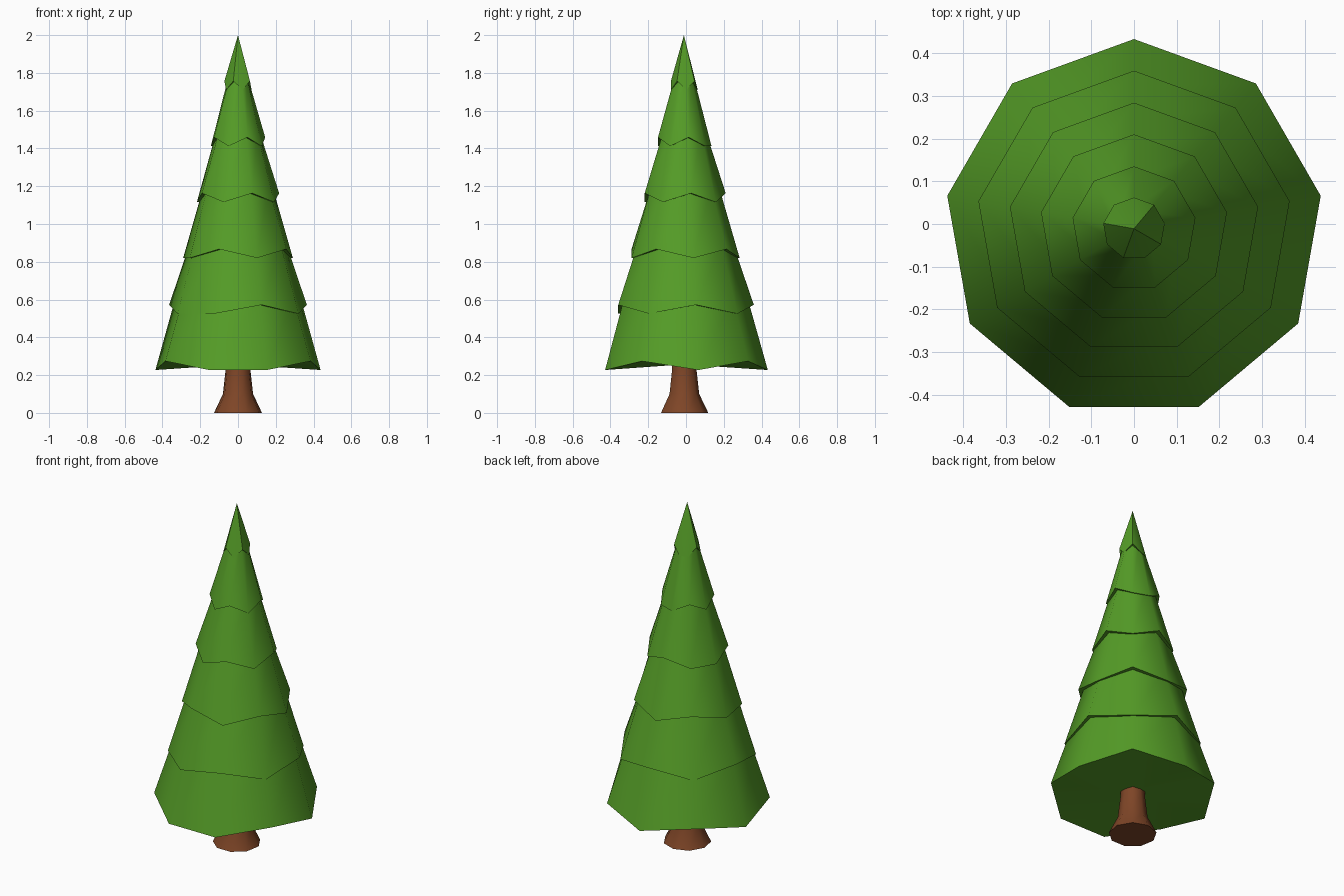
import bpy, bmesh, math

if "Cube" in bpy.data.objects:
    bpy.data.objects.remove(bpy.data.objects["Cube"])

SIDES = 9
CY = -0.011  # the trunk axis sits slightly in front of the centre


def material(name, rgb):
    m = bpy.data.materials.new(name)
    m.diffuse_color = (*rgb, 1.0)
    m.use_nodes = True
    m.node_tree.nodes["Principled BSDF"].inputs["Base Color"].default_value = m.diffuse_color
    return m


GREEN = material("needle_green", (0.09, 0.335, 0.02))
BROWN = material("bark_brown", (0.21, 0.06, 0.02))


def ring(bm, radius, height, start=90):
    """Nonagon ring; height is a function of the corner index."""
    verts = []
    for k in range(SIDES):
        a = math.radians(start + 40 * k)
        verts.append(bm.verts.new((radius * math.cos(a),
                                   CY + radius * math.sin(a), height(k))))
    return verts


def bridge(bm, low, high):
    for k in range(SIDES):
        n = (k + 1) % SIDES
        bm.faces.new((low[k], low[n], high[n], high[k]))


def fan(bm, loop, z):
    centre = bm.verts.new((0, CY, z))
    for k in range(SIDES):
        bm.faces.new((loop[k], loop[(k + 1) % SIDES], centre))


def finish(bm, name, mat):
    bmesh.ops.recalc_face_normals(bm, faces=bm.faces)
    mesh = bpy.data.meshes.new(name)
    bm.to_mesh(mesh)
    bm.free()
    mesh.materials.append(mat)
    ob = bpy.data.objects.new(name, mesh)
    bpy.context.collection.objects.link(ob)
    bpy.ops.object.select_all(action='DESELECT')
    ob.select_set(True)
    bpy.context.view_layer.objects.active = ob
    bpy.ops.object.shade_smooth_by_angle(angle=math.radians(50))


# Trunk with flared foot
bm = bmesh.new()
rings = [ring(bm, r, lambda k, z=z: z)
         for r, z in ((0.129, 0.0), (0.081, 0.10), (0.067, 0.225), (0.064, 0.30))]
for a, b in zip(rings, rings[1:]):
    bridge(bm, a, b)
bm.faces.new(rings[0])
bm.faces.new(rings[-1])
finish(bm, "trunk", BROWN)

# Branch tiers: rim radius, low rim height, angle of first low corner,
# radius and height where the tier disappears into the next one
TIERS = [
    (0.444, 0.227, 290, 0.336, 0.61),
    (0.370, 0.525, 250, 0.258, 0.90),
    (0.295, 0.820, 210, 0.186, 1.195),
    (0.221, 1.116, 170, 0.116, 1.49),
    (0.146, 1.412, 90, 0.050, 1.785),
    (0.073, 1.710, 130, 0.0, 2.0),
]
for i, (radius, z, start, top_r, top_z) in enumerate(TIERS, 1):
    bm = bmesh.new()
    # Rim zigzags between low and high corners
    rim = ring(bm, radius, lambda k: z + 0.047 * (k % 2), start)
    if top_r:
        top = ring(bm, top_r, lambda k: top_z, start)
        bridge(bm, rim, top)
        bm.faces.new(top)
    else:
        fan(bm, rim, top_z)
    fan(bm, rim, z + 0.03)  # underside
    finish(bm, f"branch_tier_{i}", GREEN)
